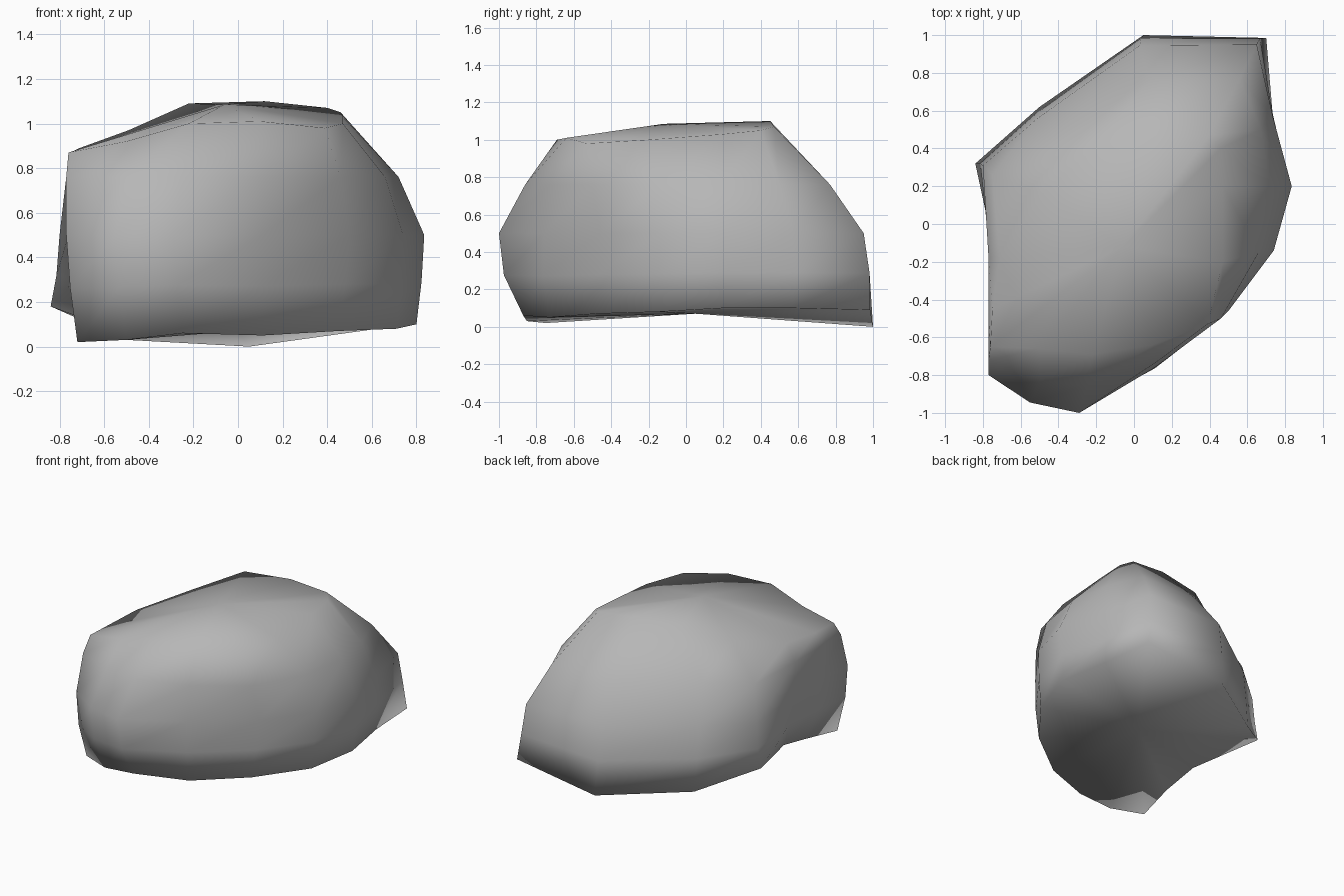
import bpy, bmesh
from mathutils import Vector

if "Cube" in bpy.data.objects:
    bpy.data.objects.remove(bpy.data.objects["Cube"])

# Cross-section outlines, counter-clockwise from the front-left corner
base = [(-.72, -.75, .02), (-.5, -.85, .03), (-.25, -.87, .06), (.11, -.73, .05), (.45, -.48, .07),
        (.71, -.15, .08), (.8, .2, .1), (.735, .57, .1), (.7, .985, .09), (.05, 1, 0),
        (-.5, .62, .03), (-.84, .32, .18), (-.68, -.18, .12), (-.67, -.45, .06)]
middle = [(-.77, -.8), (-.55, -.945), (-.29, -1), (.11, -.76), (.5, -.46), (.74, -.14), (.835, .2),
          (.735, .57), (.65, .95), (.03, .945), (-.51, .56), (-.8, .31), (-.76, -.18), (-.77, -.48)]
upper = [(-.77, -.72), (-.5, -.83), (-.25, -.86), (.12, -.73), (.46, -.5), (.66, -.15), (.72, .2),
         (.67, .5), (.56, .77), (.08, .76), (-.44, .44), (-.75, .26), (-.77, -.18), (-.77, -.5)]
crown = [(-.76, -.65, .87), (-.5, -.66, .92), (-.22, -.69, 1.0), (.1, -.64, 1.01), (.39, -.53, .98),
         (.47, -.2, 1.0), (.47, .2, 1.03), (.46, .4, 1.05), (.4, .47, 1.07), (.12, .45, 1.1),
         (-.22, .39, 1.09), (-.49, .16, .97), (-.71, -.18, .89), (-.75, -.45, .87)]

base = [Vector(p) for p in base]
crown = [Vector(p) for p in crown]
middle = [Vector((x, y, .5)) for x, y in middle]
upper = [Vector((x, y, .76)) for x, y in upper]
# Lower belly blends the base and middle sections
belly = [m.lerp(b, .35) for m, b in zip(middle, base)]
for p in belly:
    p.y *= 1.02
    p.z -= .07

bm = bmesh.new()
rings = [[bm.verts.new(p) for p in r] for r in (base, belly, middle, upper, crown)]
n = len(base)

# Side walls
for lo, hi in zip(rings, rings[1:]):
    for i in range(n):
        j = (i + 1) % n
        bm.faces.new((lo[i], lo[j], hi[j], hi[i]))


# Underside and top caps
def cap(ring, centre):
    c = bm.verts.new(centre)
    for i in range(n):
        bm.faces.new((ring[i], ring[(i + 1) % n], c))


cap(rings[0], (0, .05, .07))
cap(rings[-1], (-.06, -.12, 1.085))
bmesh.ops.recalc_face_normals(bm, faces=bm.faces)
for f in bm.faces:
    f.smooth = True

mesh = bpy.data.meshes.new("boulder")
bm.to_mesh(mesh)
bm.free()

# Dark grey stone
stone = bpy.data.materials.new("stone")
stone.diffuse_color = (.47, .47, .47, 1)
stone.use_nodes = True
stone.node_tree.nodes["Principled BSDF"].inputs["Base Color"].default_value = stone.diffuse_color
mesh.materials.append(stone)
bpy.context.collection.objects.link(bpy.data.objects.new("boulder", mesh))
